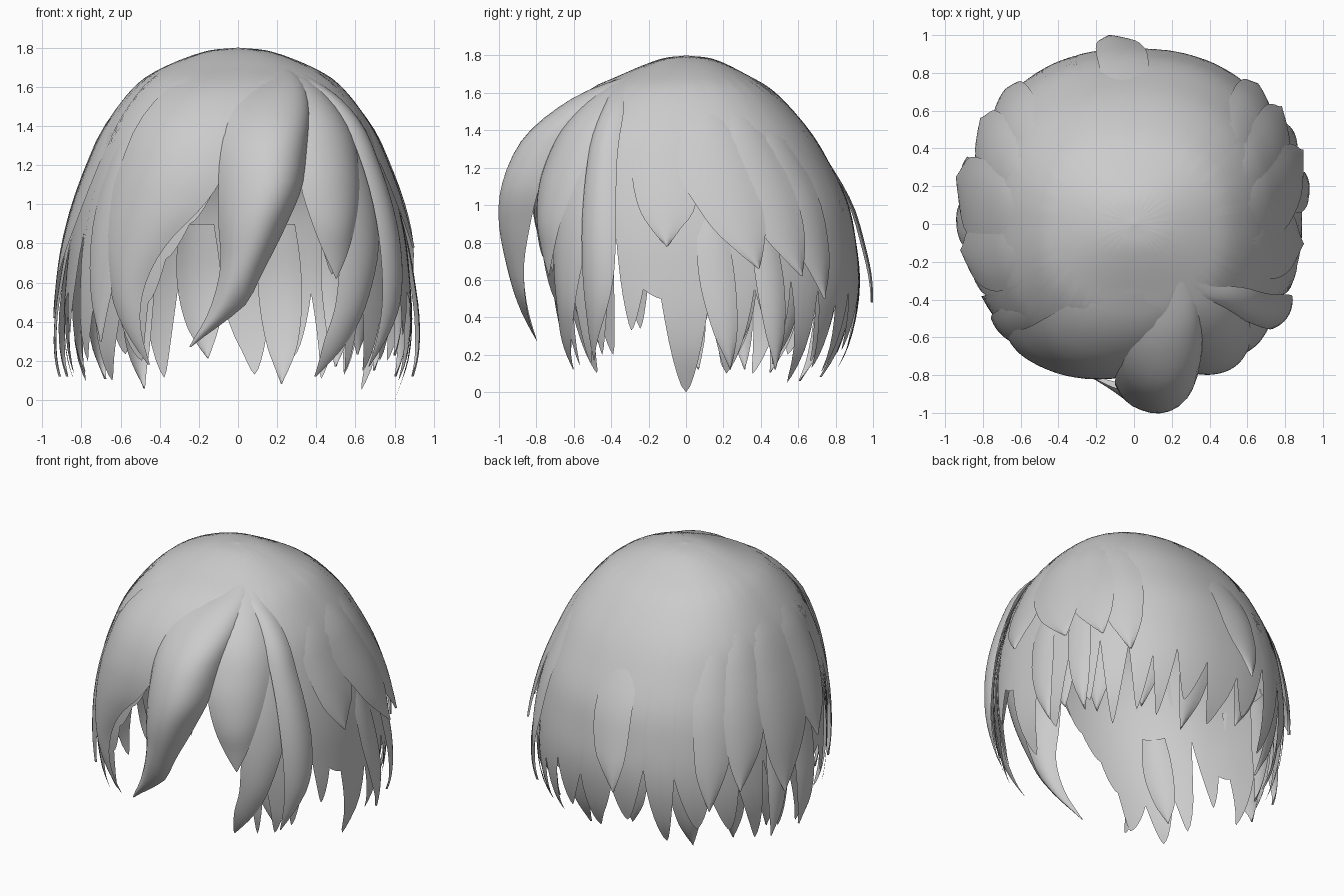
import bpy, math, random

if "Cube" in bpy.data.objects:
    bpy.data.objects.remove(bpy.data.objects["Cube"])
random.seed(4)

# Head-shaped envelope: height, side radius, front radius, back radius
PROF = [(1.80, 0, 0, 0), (1.78, .17, .14, .15), (1.70, .38, .34, .32), (1.60, .53, .53, .48),
        (1.40, .68, .71, .66), (1.20, .76, .79, .78), (1.0, .82, .82, .87), (.8, .86, .82, .91),
        (.6, .88, .80, .93), (.4, .89, .76, .91), (.2, .87, .71, .85), (0, .80, .62, .73)]
N = 2.3


def spline(rows, s):
    """Catmull-Rom through rows of equal length, s measured in rows."""
    i = max(0, min(len(rows) - 2, int(s)))
    f = s - i
    p1, p2 = rows[i], rows[i + 1]
    p0 = rows[i - 1] if i > 0 else [2 * a - b for a, b in zip(p1, p2)]
    p3 = rows[i + 2] if i + 2 < len(rows) else [2 * b - a for a, b in zip(p1, p2)]
    return [.5 * (2 * b + (c - a) * f + (2 * a - 5 * b + 4 * c - d) * f * f
                  + (3 * b - a - 3 * c + d) * f ** 3) for a, b, c, d in zip(p0, p1, p2, p3)]


def level(z):
    """Envelope row position for a height."""
    z = max(0, min(1.8, z))
    lo, hi = 0, len(PROF) - 1
    for _ in range(24):
        m = (lo + hi) / 2
        if spline(PROF, m)[0] > z:
            lo = m
        else:
            hi = m
    return lo


def point(a, s, off=0):
    """Point on the envelope at azimuth a (degrees, -90 = front)."""
    z, rx, yf, yb = spline(PROF, s)
    c, d = math.cos(math.radians(a)), math.sin(math.radians(a))
    ry = yb if d > 0 else yf
    return (math.copysign(abs(c) ** (2 / N), c) * max(0, rx + off),
            math.copysign(abs(d) ** (2 / N), d) * max(0, ry + off), z)


def sheet(name, grid):
    """Smooth surface from rows of points."""
    w = len(grid[0])
    faces = [(r * w + c, (r + 1) * w + c, (r + 1) * w + c + 1, r * w + c + 1)
             for r in range(len(grid) - 1) for c in range(w - 1)]
    me = bpy.data.meshes.new(name)
    me.from_pydata([p for row in grid for p in row], [], faces)
    me.polygons.foreach_set("use_smooth", [True] * len(me.polygons))
    me.update()
    ob = bpy.data.objects.new(name, me)
    bpy.context.collection.objects.link(ob)
    return ob


def lock(name, rows, n=24, m=13):
    """Tapered lock; rows are (height, azimuth 1, azimuth 2, offset, bulge)."""
    grid = []
    for i in range(n + 1):
        z, a1, a2, off, bulge = spline(rows, i / n * (len(rows) - 1))
        s = level(z)
        grid.append([point(a1 + (a2 - a1) * j / (m - 1), s,
                           off + bulge * (1 - (2 * j / (m - 1) - 1) ** 2)) for j in range(m)])
    return sheet(name, grid)


def front(name, rows):
    """Lock over the face; rows are (height, x left, x right, offset, bulge)."""
    def az(x, z, off):
        c = min(1, abs(x) / (spline(PROF, level(z))[1] + off)) ** (N / 2)
        return -math.degrees(math.acos(math.copysign(c, x)))
    return lock(name, [(z, az(x1, z, o), az(x2, z, o), o, b) for z, x1, x2, o, b in rows])


def strand(name, a, w, top, tip, o1, o2, sweep):
    """Leaf-shaped strand centred on azimuth a."""
    rows = []
    for t, k in ((0, .8), (.25, 1), (.5, 1), (.75, .75), (.9, .36), (1, .02)):
        c = a + sweep * t * t
        rows.append((top + (tip - top) * t, c - w * k, c + w * k, o1 + (o2 - o1) * t, .012))
    return lock(name, rows, 16, 7)


# Main cap with a jagged hem (azimuth, height), open over the face
hem = [(-180, .1), (-173, .5), (-167, .55), (-162, .34), (-156, .85), (-147, .2), (-142, .5),
       (-135, .1), (-129, .42), (-121, .2), (-118, .5), (-112, .72), (-104, .9), (-95, 1.13),
       (-80, 1.2), (-68, 1.17), (-60, .64), (-57, .85), (-52, .14), (-47, .6), (-42, .15),
       (-36, .4), (-33, .2), (-24, .85), (-18, .33), (-13, .55), (-7, .5), (0, .0), (5, .45),
       (11, .1), (19, .55), (28, .2), (33, .6), (39, .05), (46, .55), (52, .13)]
a = 52
while a < 156:
    a += random.uniform(5, 7.5)
    hem.append((a, random.uniform(.45, .68)))
    a += random.uniform(5, 7.5)
    hem.append((a, random.uniform(.08, .26)))
hem += [(173, .5), (180, .1)]
cols = []
for (a1, z1), (a2, z2) in zip(hem, hem[1:]):
    for k in range(6):
        u = k / 6
        f = 1 - (1 - u) ** 1.5 if z1 > z2 else u ** 1.5
        cols.append((a1 + (a2 - a1) * u, z1 + (z2 - z1) * f))
cols.append(hem[-1])
grid = []
for r in range(33):
    row = []
    for a, z in cols:
        s = level(z) * r / 32
        skew = 4 * max(0, s - 7) / 4 * math.sin(math.radians(a * 3))
        row.append(point(a + skew, s))
    grid.append(row)
sheet("hair_cap", grid)

# Bangs: large swept centre lock bulging off the cap, left sweep and right locks
front("centre_bang", [(1.69, .2, .27, -.01, .01), (1.55, .02, .36, 0, .08),
                      (1.35, -.08, .36, .01, .14), (1.1, -.1, .33, .02, .165),
                      (.9, -.1, .25, .03, .15), (.68, -.09, .14, .06, .09),
                      (.45, -.15, .0, .08, .04), (.27, -.25, -.24, .08, 0)])
front("left_bang", [(1.7, -.2, .2, -.02, .02), (1.5, -.45, .1, .01, .02), (1.2, -.6, -.04, .01, .03),
                    (1.0, -.66, -.17, .01, .03), (.8, -.68, -.36, .01, .03),
                    (.6, -.66, -.47, .01, .03), (.4, -.6, -.5, .02, .01), (.18, -.46, -.45, 0, 0)])
front("right_bang", [(1.68, .24, .3, 0, 0), (1.5, .3, .5, .01, .03), (1.3, .31, .6, .01, .04),
                     (1.1, .32, .62, .02, .04), (.9, .38, .6, .03, .03), (.75, .44, .56, .03, .01),
                     (.62, .5, .505, .03, 0)])
front("right_front_lock", [(1.5, .4, .5, -.02, .01), (1.1, .48, .68, .0, .02),
                           (.8, .52, .72, .01, .02), (.5, .5, .66, .01, .02),
                           (.3, .44, .56, 0, .01), (.12, .39, .4, -.02, 0)])
# Ridge lock falling from the parting in front of the ear
lock("ridge_lock", [(1.66, -50, -42, 0, 0), (1.5, -42, -28, .01, .03), (1.2, -38, -24, .02, .03),
                    (.8, -38, -23, .03, .03), (.5, -39, -27, .03, .02), (.17, -42, -41.5, 0, 0)])

# Shorter outer layer on the right and left sides: azimuth, half width, tip, offset, sweep
for i, (a, w, tip, o, sw) in enumerate([(-8, 11, .78, .03, 3), (8, 12, .66, .06, 12),
                                        (24, 12, .62, .05, 12), (40, 11, .5, .03, 8),
                                        (192, 12, .66, .04, -5), (174, 12, .42, .06, -6),
                                        (156, 11, .5, .04, -8), (140, 10, .38, .03, -6),
                                        (219, 9, .3, .03, 4)]):
    strand(f"outer_lock_{i}", a, w, 1.6, tip, -.02, o, sw)

# One back strand lifted off the cap
strand("back_lock", 93, 7, 1.4, .48, -.03, .07, 3)

# Long inner strands filling beneath the hem
for i, a in enumerate([-46, 14, 34, 56, 78, 102, 124, 146, 166, 222]):
    strand(f"inner_lock_{i}", a, 7, .9, random.uniform(.05, .25), -.02, -.05, random.uniform(-4, 4))
# Small flared tips at the sides
for i, (a, sw) in enumerate([(7, 6), (24, 6), (168, -6), (182, -5)]):
    strand(f"flared_tip_{i}", a, 5, .95, .12, -.01, .06, sw)
